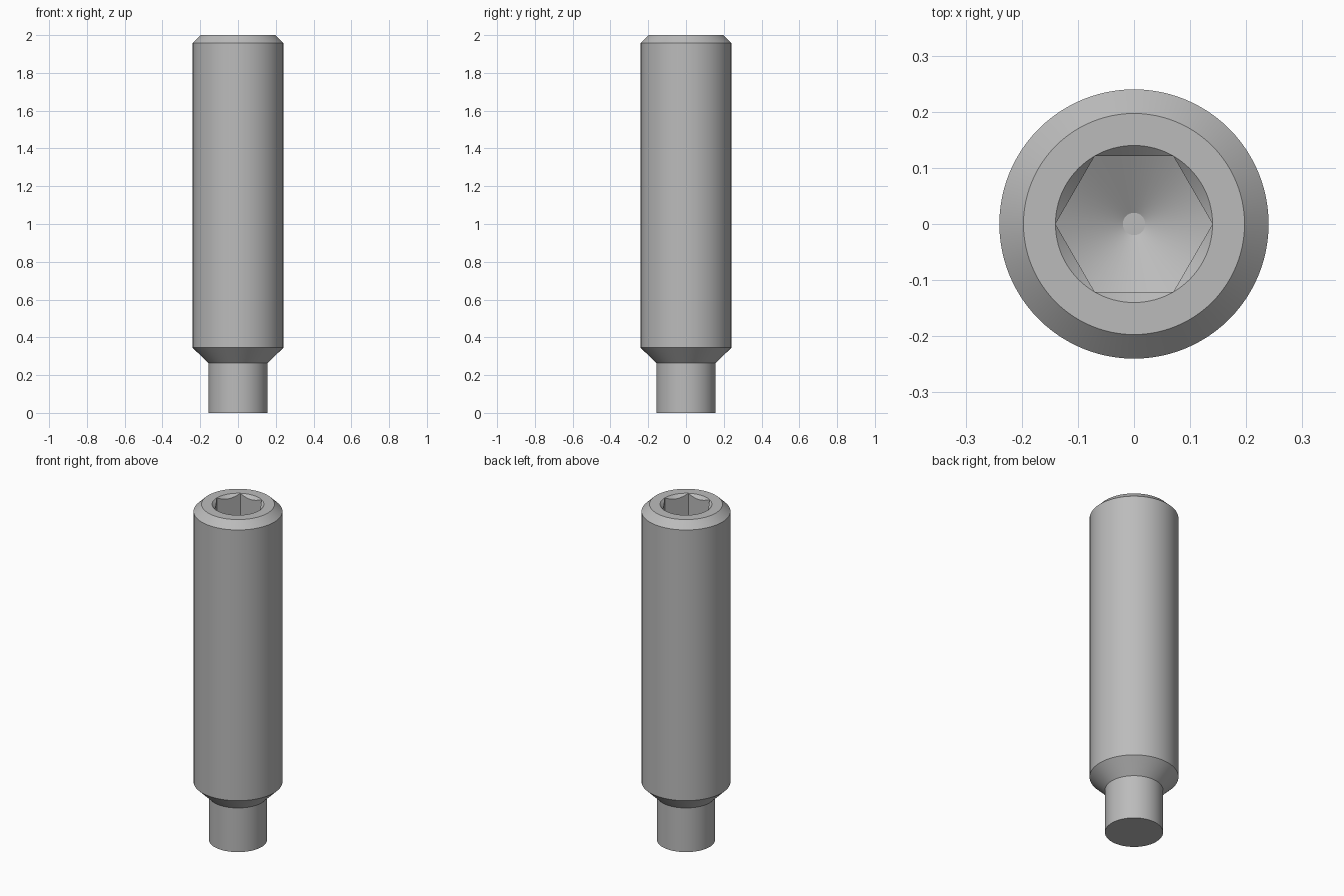
import bpy, bmesh
from math import pi, cos, sin, sqrt, radians

cube = bpy.data.objects.get("Cube")
if cube:
    bpy.data.objects.remove(cube, do_unlink=True)

SEGMENTS = 96          # multiple of six, so hexagon corners land on vertices
TOP = 2.0
SOCKET_R = 0.14        # corner radius of the hexagon
SOCKET_FLOOR = 1.72    # height of the floor cone at the hexagon corners

steel = bpy.data.materials.new("grey steel")
steel.use_nodes = True
steel.diffuse_color = (0.5, 0.5, 0.5, 1)
steel.node_tree.nodes["Principled BSDF"].inputs["Base Color"].default_value = steel.diffuse_color


def hexagon(a):
    """Radius of the hexagonal socket in direction a."""
    return SOCKET_R * cos(pi / 6) / cos(a % (pi / 3) - pi / 6)


def circle(r, z):
    return lambda a: (r, z)


def countersink_edge(a):
    return hexagon(a), TOP - (SOCKET_R - hexagon(a))


def floor_cone(r):
    return SOCKET_FLOOR - (SOCKET_R - r) / sqrt(3)


def socket_bottom(a):
    return hexagon(a), floor_cone(hexagon(a))


# Outside from the tip upwards, then down into the socket
sections = [
    circle(0.157, 0), circle(0.157, 0.263),          # dog point
    circle(0.24, 0.345), circle(0.24, 1.958),        # shoulder and shank
    circle(0.197, TOP), circle(SOCKET_R, TOP),       # chamfer and top rim
    countersink_edge, socket_bottom,                 # hexagonal socket
    circle(0.02, floor_cone(0.02)),                  # drilled floor
]

bm = bmesh.new()
rings = []
for section in sections:
    ring = []
    for i in range(SEGMENTS):
        a = 2 * pi * i / SEGMENTS
        r, z = section(a)
        ring.append(bm.verts.new((r * cos(a), r * sin(a), z)))
    rings.append(ring)
for low, high in zip(rings, rings[1:]):
    for i in range(SEGMENTS):
        j = (i + 1) % SEGMENTS
        bm.faces.new((low[i], low[j], high[j], high[i]))
bm.faces.new(rings[0][::-1])
bm.faces.new(rings[-1])
bmesh.ops.remove_doubles(bm, verts=bm.verts[:], dist=1e-5)
bmesh.ops.recalc_face_normals(bm, faces=bm.faces[:])

mesh = bpy.data.meshes.new("set_screw")
bm.to_mesh(mesh)
bm.free()
mesh.materials.append(steel)
screw = bpy.data.objects.new("set_screw", mesh)
bpy.context.collection.objects.link(screw)

bpy.ops.object.select_all(action='DESELECT')
screw.select_set(True)
bpy.context.view_layer.objects.active = screw
bpy.ops.object.shade_smooth_by_angle(angle=radians(25))
